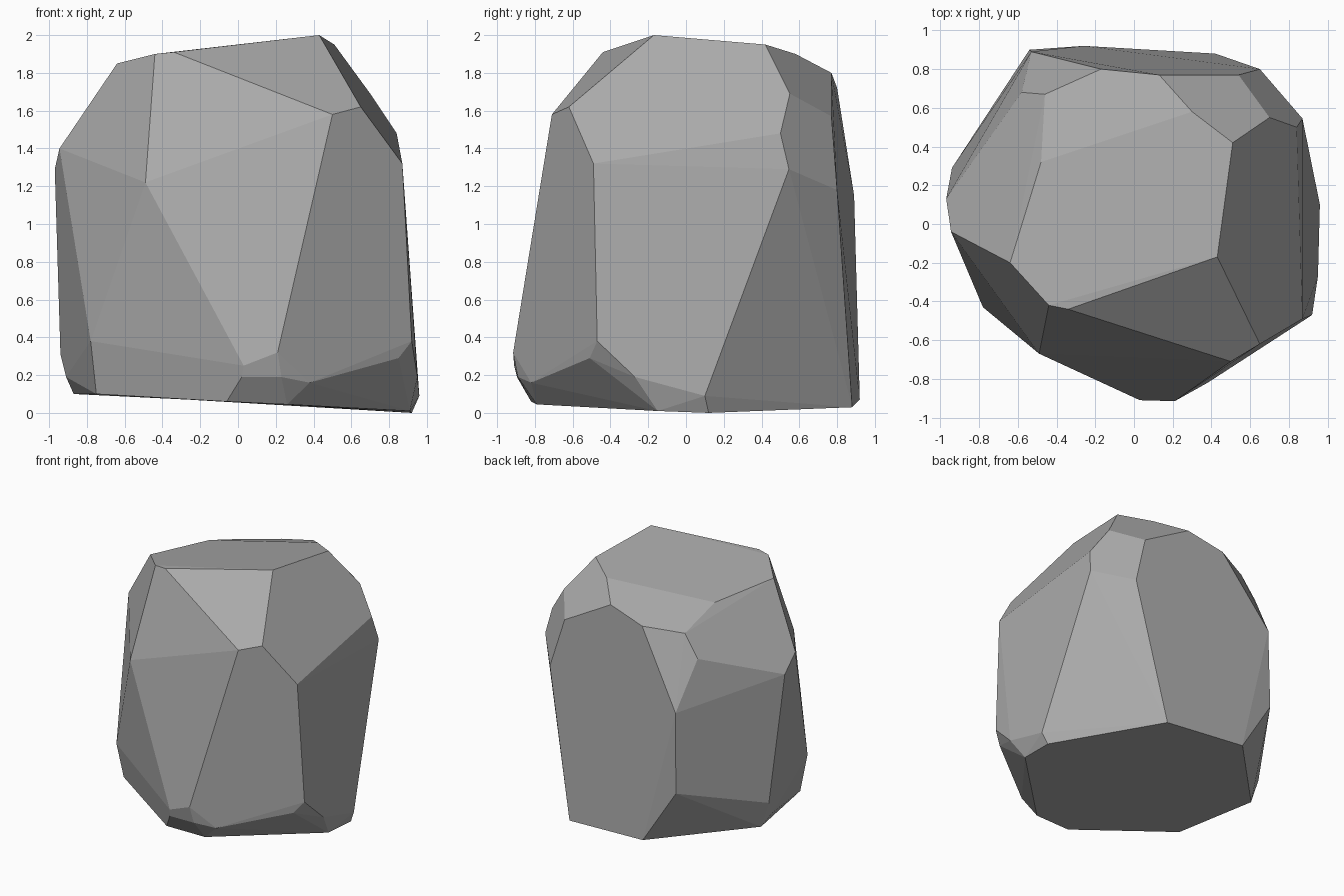
import bpy, bmesh, math
from mathutils import Vector

# Corners of the faceted boulder; its surface is their convex hull
crown = [(.43, -.17, 2.0), (.51, .42, 1.95), (.30, .58, 1.90), (-.48, .32, 1.81),
         (-.64, -.20, 1.85), (-.44, -.42, 1.90), (-.34, -.44, 1.91)]
shoulder = [(.65, -.62, 1.62), (.50, -.71, 1.58), (.70, .55, 1.69), (.54, .77, 1.57),
            (.13, .77, 1.80), (-.17, .80, 1.72), (-.46, .67, 1.69), (-.58, .68, 1.52)]
waist = [(-.945, -.04, 1.40), (-.97, .13, 1.29), (-.49, -.67, 1.22), (.87, -.49, 1.32),
         (.84, .50, 1.48), (.87, .545, 1.29), (.65, .80, 1.18), (-.53, .89, 1.15)]
foot = [(-.54, .90, .51), (-.94, .29, .31), (-.91, .20, .19), (-.78, -.43, .38),
        (.03, -.91, .25), (.21, -.915, .32), (.02, -.895, .19), (.23, -.89, .19),
        (.38, -.82, .16), (.85, -.51, .29), (.92, -.47, .38), (.95, -.27, .19), (.96, .10, .09)]
base = [(-.26, .92, .07), (.42, .88, .03), (-.87, .29, .10), (-.75, -.38, .10),
        (-.06, -.82, .06), (.26, -.79, .045), (.91, -.15, .01), (.92, .12, 0)]

bm = bmesh.new()
for co in crown + shoulder + waist + foot + base:
    bm.verts.new(Vector(co))
hull = bmesh.ops.convex_hull(bm, input=bm.verts[:])
bmesh.ops.delete(bm, geom=[v for v in bm.verts if not v.link_faces], context='VERTS')

# Merge nearly coplanar triangles into the broad flat facets
bmesh.ops.dissolve_limit(bm, angle_limit=math.radians(4), verts=bm.verts[:], edges=bm.edges[:])
bmesh.ops.recalc_face_normals(bm, faces=bm.faces[:])

mesh = bpy.data.meshes.new("boulder")
bm.to_mesh(mesh)
bm.free()

# Plain grey stone
stone = bpy.data.materials.new("grey stone")
stone.diffuse_color = (.40, .40, .40, 1)
mesh.materials.append(stone)
bpy.context.collection.objects.link(bpy.data.objects.new("boulder", mesh))
